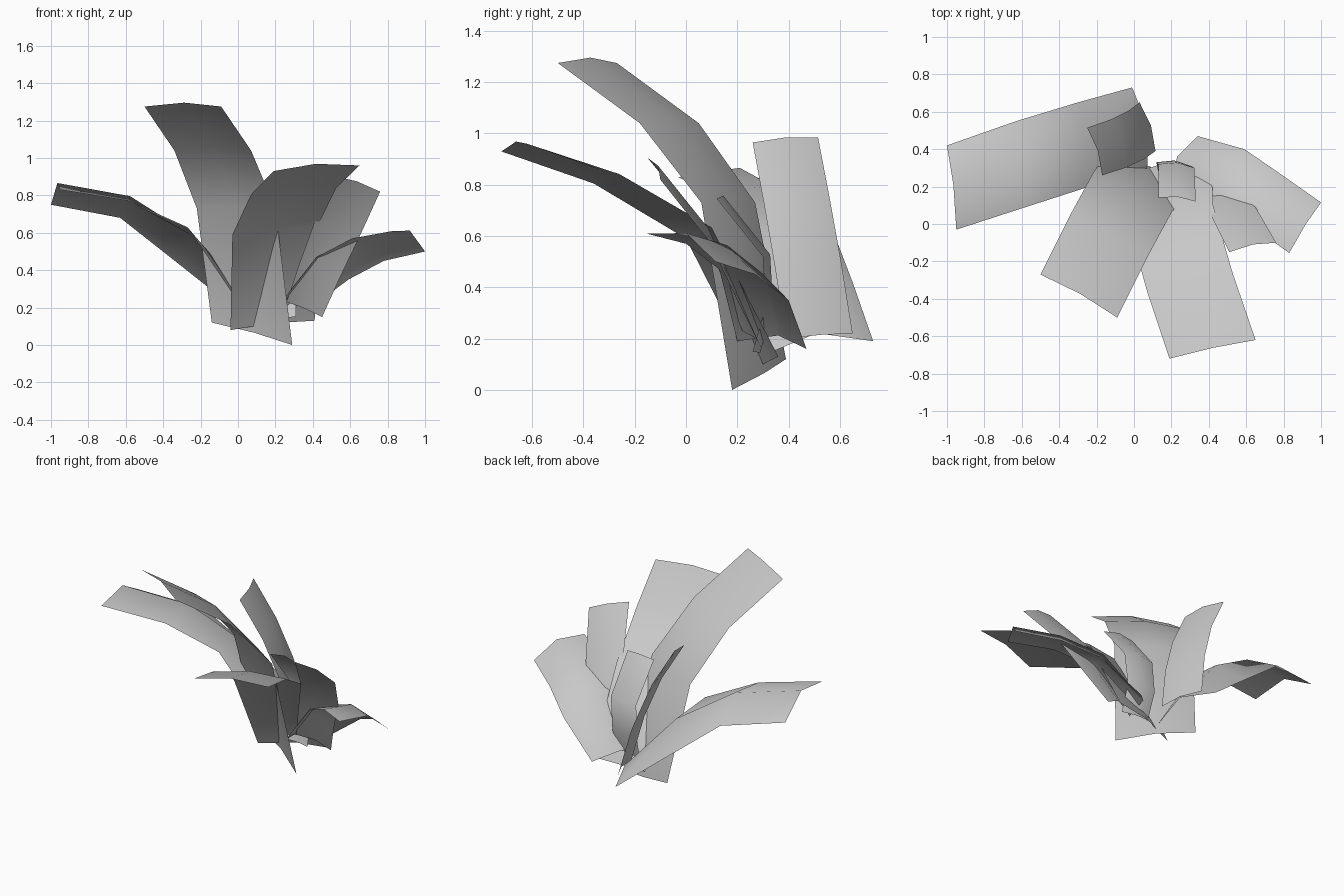
import bpy
import bmesh
from mathutils import Vector

cube = bpy.data.objects.get("Cube")
if cube:
    bpy.data.objects.remove(cube, do_unlink=True)

# One plain grey for the whole plant
grey = bpy.data.materials.new("leaf_grey")
grey.use_nodes = True
grey.diffuse_color = (0.58, 0.58, 0.58, 1)
grey.node_tree.nodes["Principled BSDF"].inputs["Base Color"].default_value = grey.diffuse_color


def sample(vectors, t):
    """Blend along a list of vectors, t from 0 to 1."""
    position = t * (len(vectors) - 1)
    i = min(int(position), len(vectors) - 2)
    return Vector(vectors[i]).lerp(Vector(vectors[i + 1]), position - i)


def leaf(name, edge, across, bulge):
    """Blade from one long edge, the width vector along it and a raised midrib."""
    edge = [Vector(p) for p in edge]
    last = len(edge) - 1
    bm = bmesh.new()
    rows = []
    for i, point in enumerate(edge):
        width = sample(across, i / last)
        along = edge[min(i + 1, last)] - edge[max(i - 1, 0)]
        normal = along.cross(width).normalized()
        middle = point + width / 2 + normal * bulge
        rows.append([bm.verts.new(p) for p in (point, middle, point + width)])
    for low, high in zip(rows, rows[1:]):
        for j in range(2):
            bm.faces.new((low[j], low[j + 1], high[j + 1], high[j]))
    for face in bm.faces:
        face.smooth = True
        face.normal_flip()
    bm.normal_update()
    mesh = bpy.data.meshes.new(name)
    bm.to_mesh(mesh)
    bm.free()
    mesh.materials.append(grey)
    bpy.context.collection.objects.link(bpy.data.objects.new(name, mesh))


# Large arching leaves
leaf("tall_leaf",
     [(-.14, .39, .12), (-.22, .27, .73), (-.34, .05, 1.04), (-.5, -.27, 1.275)],
     [(.43, -.21, -.12), (.42, -.21, 0), (.41, -.23, 0), (.41, -.23, 0)], .025)
leaf("front_leaf",
     [(-.04, .26, .08), (-.03, 0, .59), (.07, -.36, .805), (.19, -.72, .93)],
     [(.45, .1, .05), (.46, .1, .03)], .025)
leaf("right_leaf",
     [(-.01, .73, .19), (-.3, .65, .42), (-.63, .55, .68), (-1, .42, .75)],
     [(.08, -.44, -.06), (.03, -.46, .21), (.05, -.46, .09), (.05, -.45, .08)], .078)
leaf("left_leaf",
     [(.2, .2, .19), (.42, .13, .47), (.61, 0, .57), (.83, -.155, .61)],
     [(.14, .27, -.03), (.17, .27, -.12), (.17, .27, -.12), (.17, .27, -.11)], .06)

# Smaller upright leaves
leaf("left_upright_leaf",
     [(.26, .22, .23), (.33, .14, .44), (.41, .05, .66), (.51, -.15, .905)],
     [(.19, .08, -.08), (.21, .06, -.09), (.24, .04, -.08), (.25, .05, -.085)], .02)
leaf("back_upright_leaf",
     [(.03, .65, .22), (-.03, .605, .5), (-.12, .56, .75), (-.25, .515, .985)],
     [(.085, -.26, -.02), (.08, -.255, -.02)], .02)
leaf("centre_leaf",
     [(.13, .28, .15), (.12, .33, .32), (.13, .32, .52), (.13, .14, .745)],
     [(.18, -.02, 0), (.2, -.02, 0)], .02)
